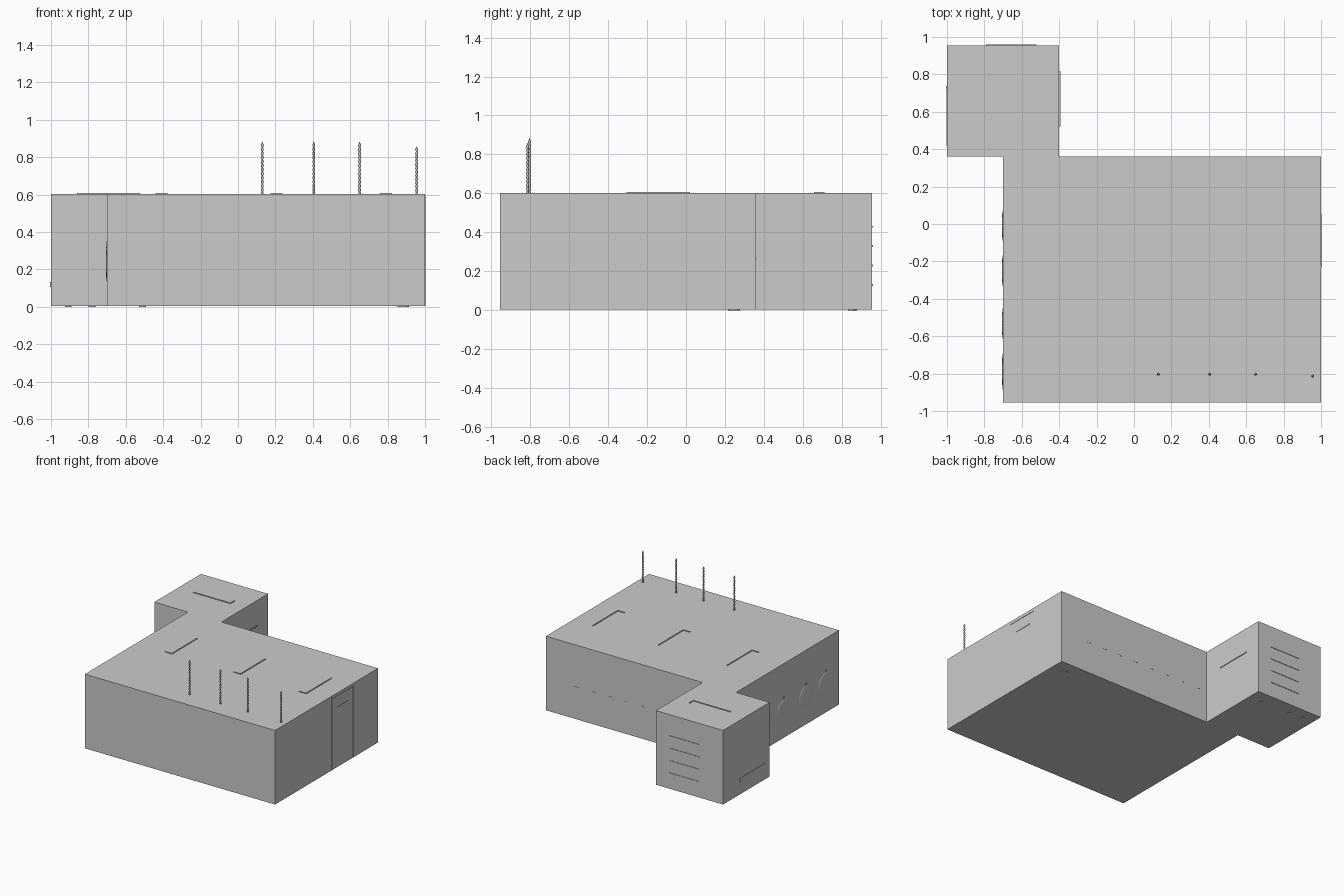
import bpy, bmesh, math
from mathutils import Matrix

if "Cube" in bpy.data.objects:
    bpy.data.objects.remove(bpy.data.objects["Cube"])

Z0, Z1 = 0.004, 0.603


def make(name, bm):
    bmesh.ops.recalc_face_normals(bm, faces=bm.faces[:])
    me = bpy.data.meshes.new(name)
    bm.to_mesh(me)
    bm.free()
    ob = bpy.data.objects.new(name, me)
    bpy.context.collection.objects.link(ob)
    return ob


def boxes(name, spans):
    """One object made of boxes given as ((x0,x1),(y0,y1),(z0,z1))."""
    bm = bmesh.new()
    for span in spans:
        mid = [(a + b) / 2 for a, b in span]
        size = [b - a for a, b in span]
        bmesh.ops.create_cube(bm, size=1, matrix=Matrix.Translation(mid) @ Matrix.Diagonal((*size, 1)))
    return make(name, bm)


def lathe(name, profile, steps, matrix):
    """Spin an (r, z) profile around z and place it."""
    bm = bmesh.new()
    vs = [bm.verts.new((r, 0, z)) for r, z in profile]
    es = [bm.edges.new(p) for p in zip(vs, vs[1:])]
    bmesh.ops.spin(bm, geom=vs + es, cent=(0, 0, 0), axis=(0, 0, 1), angle=math.tau, steps=steps)
    bmesh.ops.remove_doubles(bm, verts=bm.verts[:], dist=1e-5)
    bm.transform(matrix)
    ob = make(name, bm)
    for p in ob.data.polygons:
        p.use_smooth = True
    return ob


# main block with the small wing joined at its back left corner
outline = [(-0.7, -0.955), (1, -0.955), (1, 0.36), (-0.4, 0.36),
           (-0.4, 0.955), (-1, 0.955), (-1, 0.36), (-0.7, 0.36)]
bm = bmesh.new()
face = bm.faces.new([bm.verts.new((x, y, Z0)) for x, y in outline])
ext = bmesh.ops.extrude_face_region(bm, geom=[face], use_keep_orig=True)
for v in ext["geom"]:
    if isinstance(v, bmesh.types.BMVert):
        v.co.z = Z1
make("building_body", bm)

# thin L-shaped strips on the roof
w = 0.004
roof = (Z1 - 0.004, Z1 + 0.005)
for i, x in enumerate((-0.38, 0.234, 0.82)):
    boxes(f"roof_strip_{i + 1}", [((x - w, x + w), (-0.305, 0.02), roof),
                                  ((x - 0.06, x + w), (-0.305, -0.297), roof)])
boxes("wing_roof_strip", [((-0.86, -0.525), (0.656, 0.664), roof),
                          ((-0.533, -0.525), (0.656, 0.71), roof)])

# twisted rods standing on the roof
for i, (x, y, top) in enumerate([(0.13, -0.803, 0.885), (0.405, -0.803, 0.885),
                                 (0.65, -0.803, 0.885), (0.955, -0.813, 0.86)]):
    n = 26
    prof = [(0, Z1 - 0.01)]
    prof += [(0.004 if k % 2 else 0.008, Z1 + (top - Z1) * k / n) for k in range(n)]
    prof += [(0, top)]
    lathe(f"roof_rod_{i + 1}", prof, 8, Matrix.Translation((x, y, 0)))

# shallow round domes with a small cap on the left wall
for i, (y, r) in enumerate([(-0.788, 0.1), (-0.532, 0.085), (-0.25, 0.087), (-0.01, 0.085)]):
    prof = [(r * math.cos(a), 0.008 * math.sin(a) - 0.001)
            for a in (math.pi / 2 * k / 6 for k in range(7))]
    turn = Matrix.Translation((-0.7, y, 0.23)) @ Matrix.Rotation(-math.pi / 2, 4, 'Y')
    lathe(f"wall_dome_{i + 1}", prof, 32, turn)
    boxes(f"dome_cap_{i + 1}", [((-0.705, -0.696), (y - 0.006, y + 0.006), (0.23 + r, 0.25 + r))])

# door on the right wall: seams, top seam, handle
wall = (0.995, 1.003)
boxes("door_frame", [(wall, (-0.235, -0.227), (Z0, 0.595)),
                     (wall, (0.04, 0.055), (Z0, 0.585)),
                     (wall, (-0.235, 0.055), (0.575, 0.581))])
boxes("door_handle", [(wall, (-0.16, -0.01), (0.484, 0.49))])

# dashed line on the back wall
boxes("back_wall_dashes", [((x, x + 0.04), (0.355, 0.362), (0.262, 0.267))
                           for x in (0.71 - 0.15 * k for k in range(8))])

# vent slats on the back of the wing
boxes("wing_vent_slats", [((-0.79, -0.52), (0.95, 0.959), (z - 0.004, z + 0.004))
                          for z in (0.13, 0.23, 0.33, 0.43)])

# bars on the two sides of the wing
boxes("wing_right_bar", [((-0.405, -0.394), (0.52, 0.815), (0.396, 0.404))])
boxes("wing_left_bar", [((-1.003, -0.995), (0.417, 0.737), (0.128, 0.134)),
                        ((-1.004, -0.995), (0.725, 0.737), (0.105, 0.134))])

# flat feet underneath
for i, (x, y) in enumerate([(0.884, 0.246), (-0.51, 0.85), (-0.78, 0.86), (-0.907, 0.86)]):
    r = 0.03 if i == 0 else 0.018
    foot = lathe(f"foot_{i + 1}", [(0, 0), (r, 0), (r, Z0 + 0.004), (0, Z0 + 0.004)], 20,
                 Matrix.Translation((x, y, 0)))
    for p in foot.data.polygons:
        p.use_smooth = False
